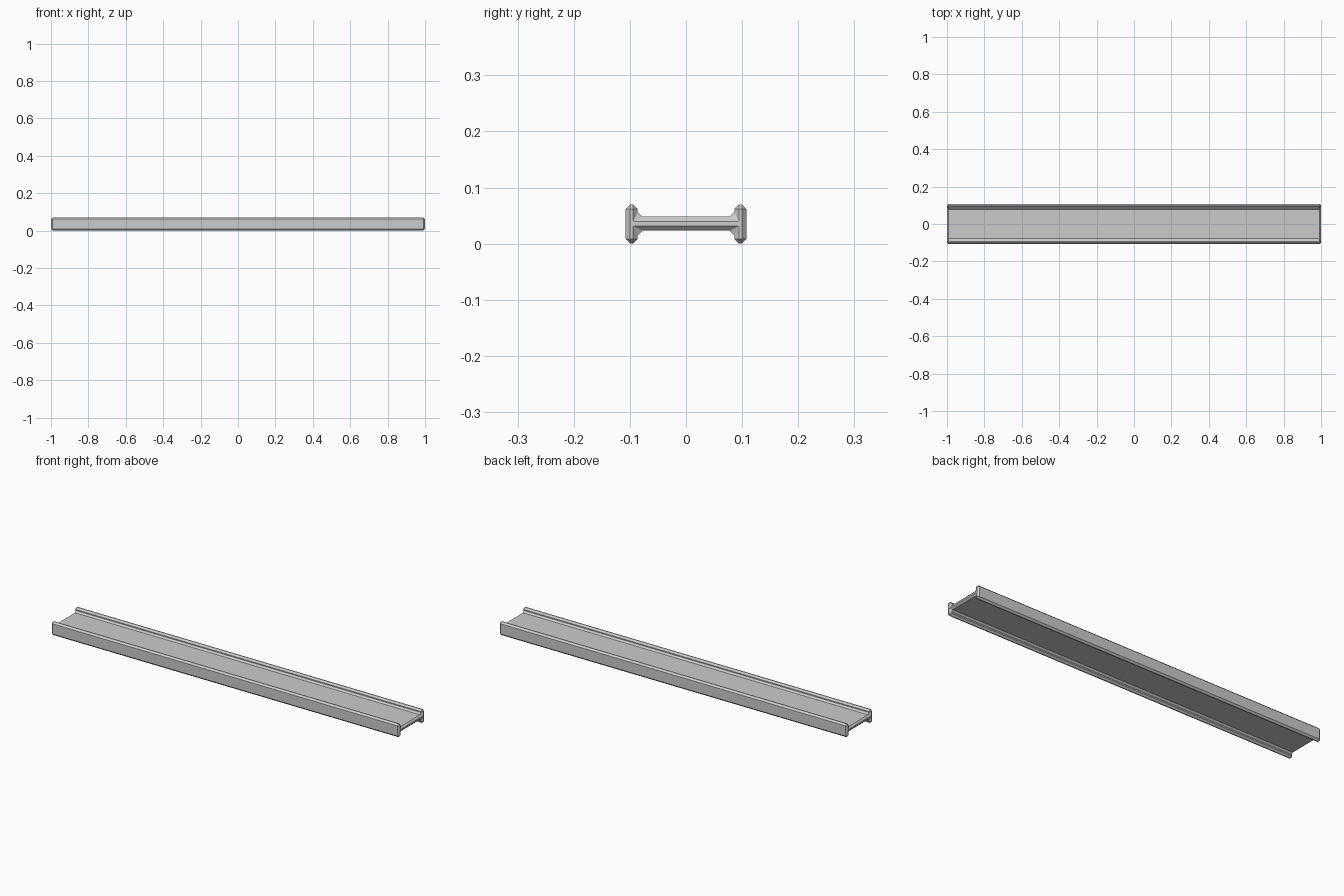
import bpy, bmesh

if "Cube" in bpy.data.objects:
    bpy.data.objects.remove(bpy.data.objects["Cube"])

HALF_LEN = 1.0
HEIGHT = 0.07
OUT, INN = 0.108, 0.086      # outer and inner flange faces
WEB_LO, WEB_HI = 0.023, 0.048

# sharp H-shaped cross-section (y, z)
right = [(INN, WEB_LO), (INN, 0), (OUT, 0), (OUT, HEIGHT), (INN, HEIGHT), (INN, WEB_HI)]
profile = right + [(-y, z) for y, z in reversed(right)]

# extrude the section along x
bm = bmesh.new()
face = bm.faces.new([bm.verts.new((-HALF_LEN, y, z)) for y, z in profile])
ext = bmesh.ops.extrude_face_region(bm, geom=[face])
verts = [g for g in ext["geom"] if isinstance(g, bmesh.types.BMVert)]
bmesh.ops.translate(bm, verts=verts, vec=(2 * HALF_LEN, 0, 0))
bmesh.ops.recalc_face_normals(bm, faces=bm.faces[:])
mesh = bpy.data.meshes.new("beam")
bm.to_mesh(mesh)
bm.free()
beam = bpy.data.objects.new("beam", mesh)
bpy.context.collection.objects.link(beam)

# single chamfer on every edge, including the inner corners
bevel = beam.modifiers.new("chamfer", "BEVEL")
bevel.width = 0.0085
bevel.segments = 1
bevel.limit_method = "ANGLE"
